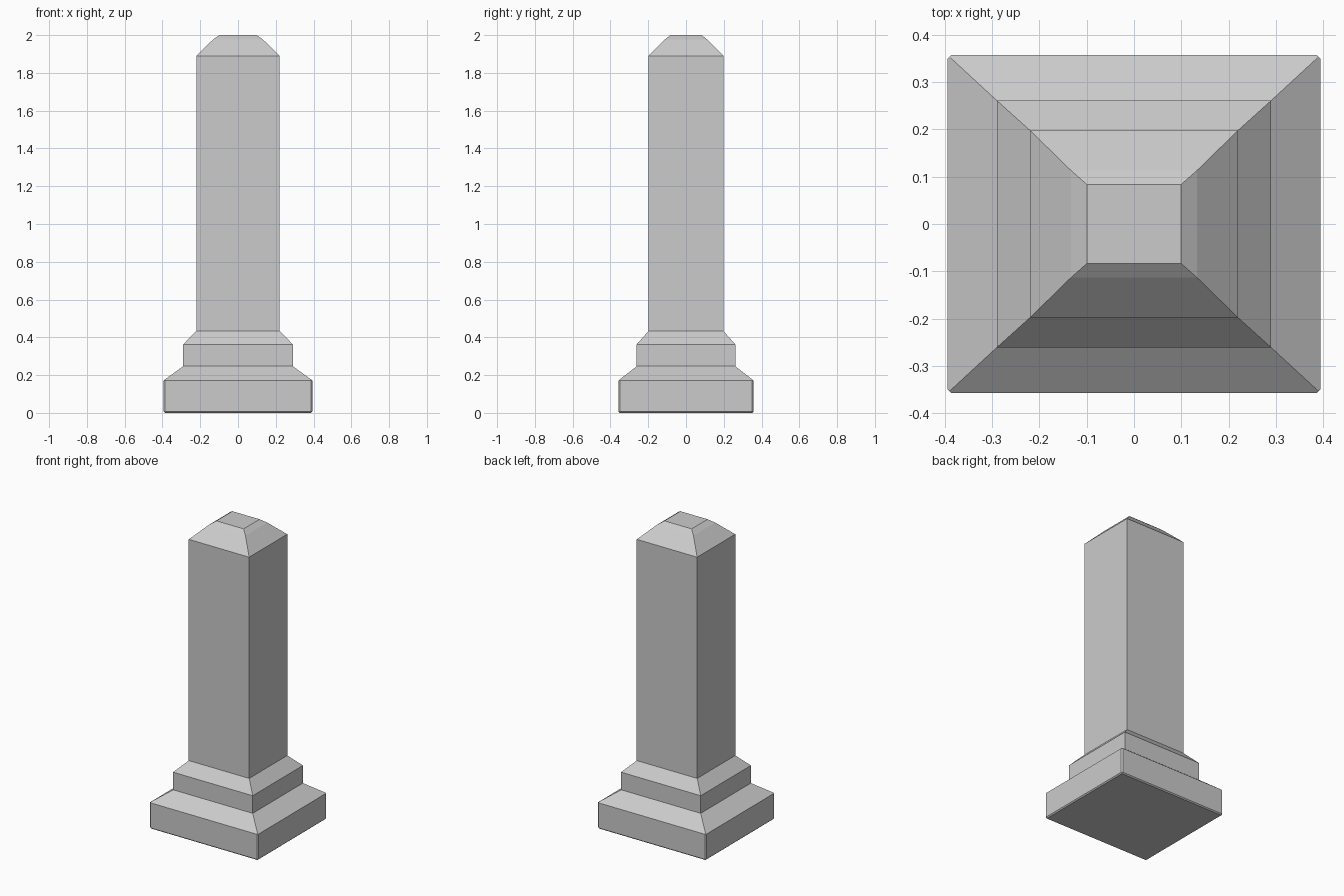
import bpy
import bmesh

if "Cube" in bpy.data.objects:
    bpy.data.objects.remove(bpy.data.objects["Cube"], do_unlink=True)

# Single stone colour
stone = bpy.data.materials.new("light_grey_stone")
stone.use_nodes = True
grey = (0.6, 0.6, 0.6, 1)
stone.diffuse_color = grey
stone.node_tree.nodes["Principled BSDF"].inputs["Base Color"].default_value = grey

# Rectangular sections from bottom to top: half width, half depth, height
sections = [
    (0.394, 0.357, 0.0), (0.394, 0.357, 0.172),    # base slab
    (0.29, 0.261, 0.247), (0.29, 0.261, 0.363),    # upper step
    (0.22, 0.198, 0.434), (0.22, 0.198, 1.89),     # shaft
    (0.133, 0.113, 1.976), (0.099, 0.083, 2.0),    # cap
]

bm = bmesh.new()
rings = [[bm.verts.new((sx * w, sy * d, z))
          for sx, sy in ((-1, -1), (1, -1), (1, 1), (-1, 1))]
         for w, d, z in sections]
for low, high in zip(rings, rings[1:]):
    for i in range(4):
        j = (i + 1) % 4
        bm.faces.new((low[i], low[j], high[j], high[i]))
bm.faces.new(rings[0][::-1])
bm.faces.new(rings[-1])

# Thin chamfer on the base slab's bottom and upright edges
slab = set(rings[0] + rings[1])
top_ring = set(rings[1])
edges = [e for e in bm.edges
         if set(e.verts) <= slab and not set(e.verts) <= top_ring]
bmesh.ops.bevel(bm, geom=edges, offset=0.007, segments=1, affect='EDGES')
bmesh.ops.recalc_face_normals(bm, faces=bm.faces)

mesh = bpy.data.meshes.new("stone_pillar")
bm.to_mesh(mesh)
bm.free()
mesh.materials.append(stone)
pillar = bpy.data.objects.new("stone_pillar", mesh)
bpy.context.collection.objects.link(pillar)
